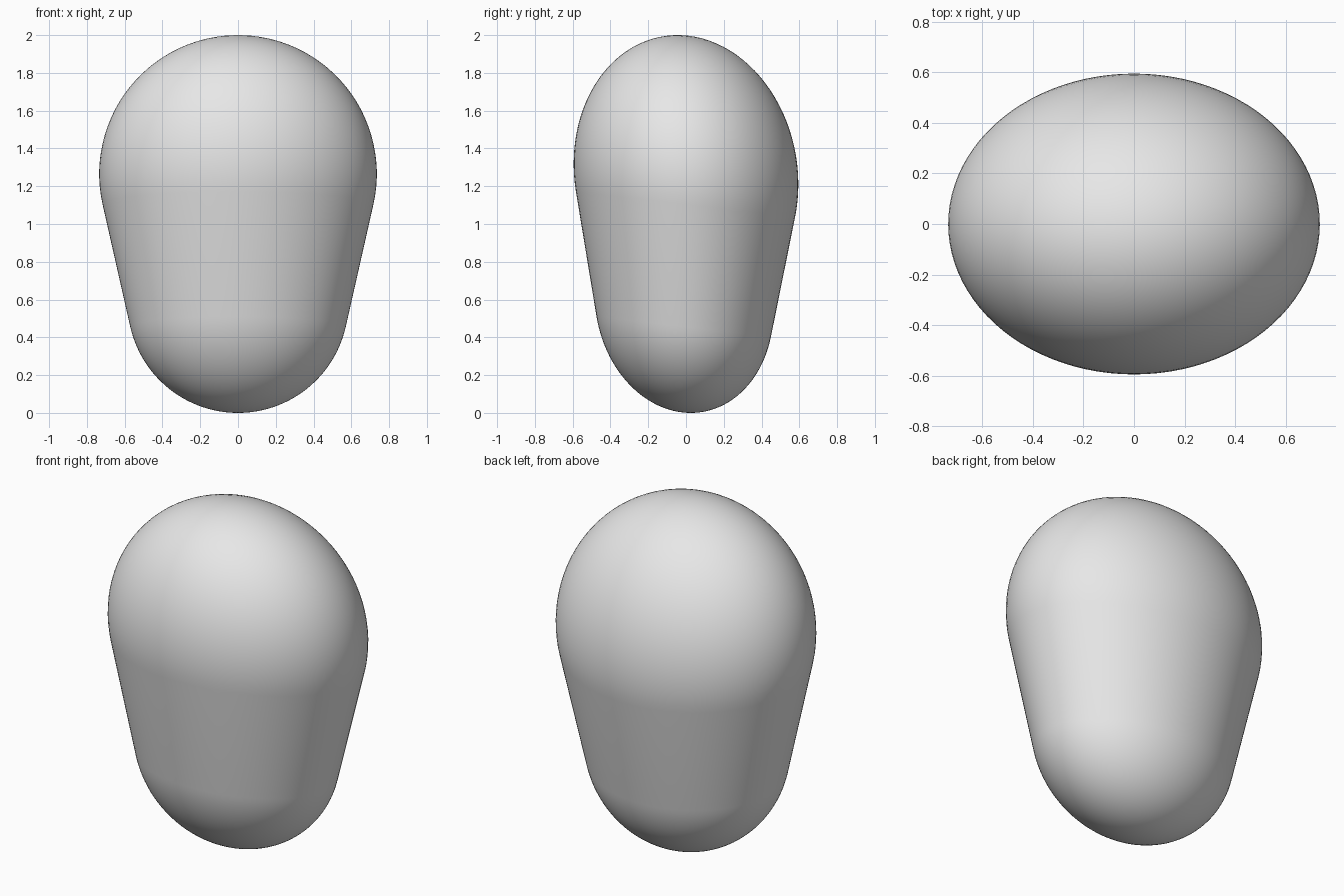
import bpy
import bmesh
from math import asin, cos, sin, pi
from mathutils import Matrix, Vector

cube = bpy.data.objects.get("Cube")
if cube:
    bpy.data.objects.remove(cube, do_unlink=True)

TOP_R, LOW_R = 0.735, 0.585      # radii of the two rounded ends
DEPTH, LEAN = 0.807, 0.06        # flattening front to back, forward shear
SEGMENTS, ARC_STEPS = 96, 28

# Flatten and shear, applied to a round tapered capsule
squash = Matrix(((1, 0, 0, 0), (0, DEPTH, -LEAN, 0), (0, 0, 1, 0), (0, 0, 0, 1)))
top = squash.inverted() @ Vector((0, 0, 2 - TOP_R))
low = squash.inverted() @ Vector((0, -0.01, LOW_R))
axis = top - low
taper = asin((TOP_R - LOW_R) / axis.length)


def arc(radius, height, start, end):
    """Profile points from one latitude to another on a rounded end."""
    angles = [start + (end - start) * i / ARC_STEPS for i in range(ARC_STEPS + 1)]
    return [Vector((radius * cos(a), 0, height + radius * sin(a))) for a in angles]


# Profile: lower cap, straight tapered side, upper cap
profile = arc(LOW_R, 0, -pi / 2, -taper) + arc(TOP_R, axis.length, -taper, pi / 2)

bm = bmesh.new()
verts = [bm.verts.new(p) for p in profile]
edges = [bm.edges.new(pair) for pair in zip(verts, verts[1:])]
bmesh.ops.spin(bm, geom=verts + edges, cent=(0, 0, 0), axis=(0, 0, 1),
               angle=2 * pi, steps=SEGMENTS)
bmesh.ops.remove_doubles(bm, verts=bm.verts, dist=0.0005)
bm.transform(squash @ Matrix.Translation(low)
             @ axis.to_track_quat('Z', 'Y').to_matrix().to_4x4())
bmesh.ops.recalc_face_normals(bm, faces=bm.faces)
for face in bm.faces:
    face.smooth = True

mesh = bpy.data.meshes.new("rounded_body")
bm.to_mesh(mesh)
bm.free()
body = bpy.data.objects.new("rounded_body", mesh)
bpy.context.collection.objects.link(body)

# Plain light grey
grey = bpy.data.materials.new("light grey")
grey.use_nodes = True
colour = (0.8, 0.8, 0.8, 1)
grey.diffuse_color = colour
grey.node_tree.nodes["Principled BSDF"].inputs["Base Color"].default_value = colour
mesh.materials.append(grey)
